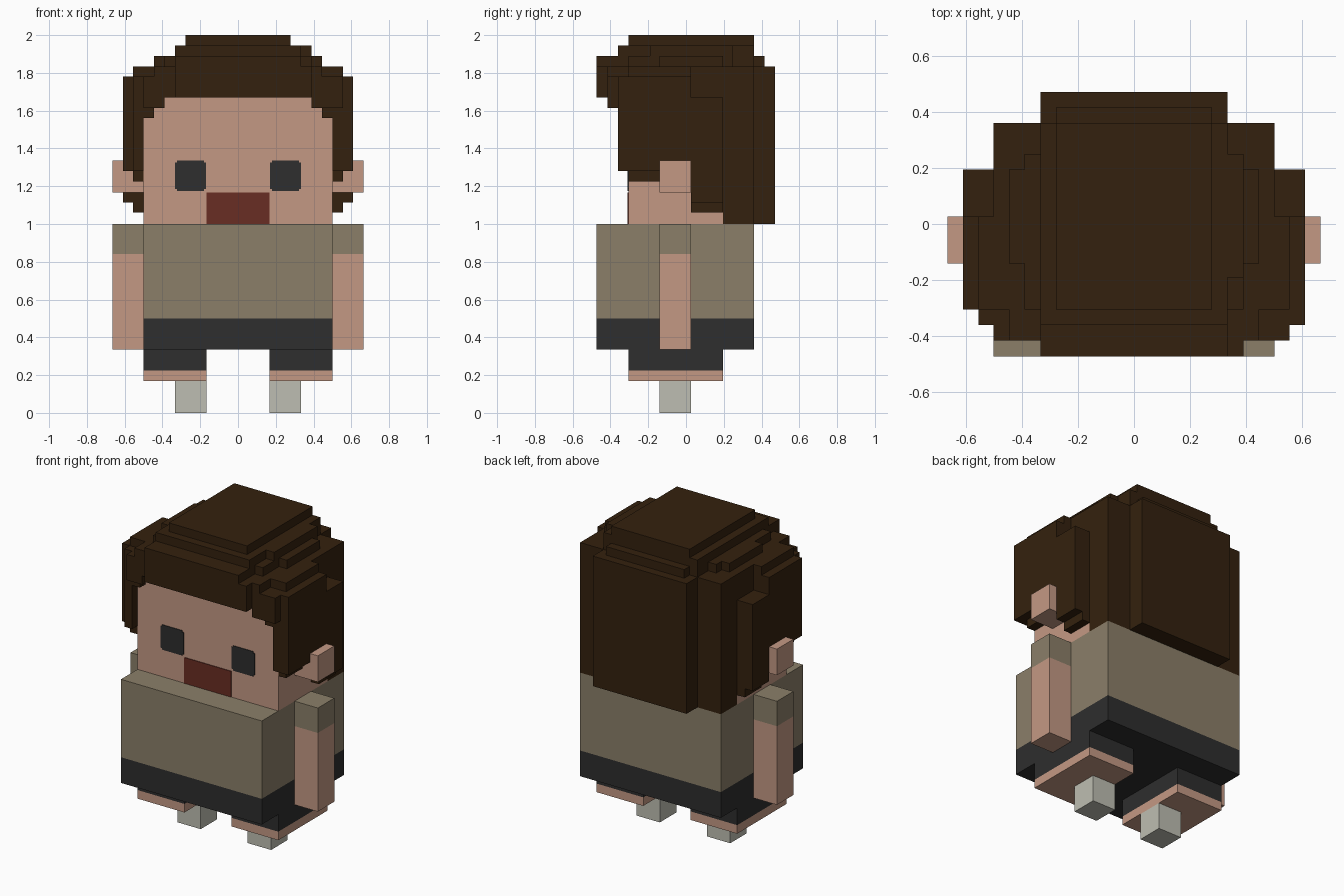
import bpy, bmesh

cube = bpy.data.objects.get("Cube")
if cube:
    bpy.data.objects.remove(cube, do_unlink=True)


def linear(c):
    c /= 255
    return c / 12.92 if c <= 0.04045 else ((c + 0.055) / 1.055) ** 2.4


def material(name, r, g, b):
    col = (linear(r), linear(g), linear(b), 1)
    m = bpy.data.materials.new(name)
    m.use_nodes = True
    m.diffuse_color = col
    bsdf = next(n for n in m.node_tree.nodes if n.type == 'BSDF_PRINCIPLED')
    bsdf.inputs["Base Color"].default_value = col
    bsdf.inputs["Roughness"].default_value = 0.9
    return m


SKIN = material("skin", 196, 153, 132)
SHIRT = material("khaki_shirt", 139, 127, 105)
BROWN = material("dark_brown_hair", 52, 33, 14)
DARK = material("charcoal", 46, 46, 46)
STONE = material("pale_grey", 190, 190, 178)
RED = material("dark_red", 105, 45, 35)


def finish(name, bm, mats):
    bmesh.ops.recalc_face_normals(bm, faces=bm.faces)
    me = bpy.data.meshes.new(name)
    bm.to_mesh(me)
    bm.free()
    for m in mats:
        me.materials.append(m)
    ob = bpy.data.objects.new(name, me)
    bpy.context.collection.objects.link(ob)
    return ob


def banded_box(name, x, y, levels, mats):
    """Upright box split at the given heights, one material per band."""
    bm = bmesh.new()
    corners = [(x[0], y[0]), (x[1], y[0]), (x[1], y[1]), (x[0], y[1])]
    rings = [[bm.verts.new((cx, cy, z)) for cx, cy in corners] for z in levels]
    bm.faces.new(rings[0])
    for i in range(len(mats)):
        a, b = rings[i], rings[i + 1]
        for k in range(4):
            n = (k + 1) % 4
            bm.faces.new((a[k], a[n], b[n], b[k])).material_index = i
    bm.faces.new(rings[-1]).material_index = len(mats) - 1
    return finish(name, bm, mats)


def block_group(name, boxes, mat):
    """Several boxes (x0, x1, y0, y1, z0, z1) joined in one object."""
    bm = bmesh.new()
    for x0, x1, y0, y1, z0, z1 in boxes:
        for v in bmesh.ops.create_cube(bm, size=1)["verts"]:
            v.co = (x1 if v.co.x > 0 else x0, y1 if v.co.y > 0 else y0,
                    z1 if v.co.z > 0 else z0)
    return finish(name, bm, [mat])


def span(s, a, b):
    return tuple(sorted((s * a, s * b)))


# Torso with trouser band, and head
banded_box("torso", (-0.5, 0.5), (-0.473, 0.36), (0.335, 0.5, 1.0), [DARK, SHIRT])
banded_box("head", (-0.5, 0.5), (-0.305, 0.195), (1.0, 1.67), [SKIN])

# Mouth plate
banded_box("mouth", (-0.167, 0.167), (-0.309, -0.303), (1.001, 1.167), [RED])

for s, side in ((1, "left"), (-1, "right")):
    limb_y = (-0.14, 0.027)
    banded_box(side + "_arm", span(s, 0.5, 0.665), limb_y, (0.335, 0.84, 1.0), [SKIN, SHIRT])
    banded_box(side + "_ear", span(s, 0.5, 0.665), limb_y, (1.167, 1.335), [SKIN])
    banded_box(side + "_leg", span(s, 0.167, 0.5), (-0.305, 0.195), (0.17, 0.225, 0.335),
               [SKIN, DARK])
    banded_box(side + "_foot", span(s, 0.167, 0.333), limb_y, (0.0, 0.17), [STONE])

    # Eye plate with clipped corners
    block_group(side + "_eye", [
        (*span(s, 0.170, 0.333), -0.309, -0.303, 1.185, 1.325),
        (*span(s, 0.180, 0.323), -0.309, -0.303, 1.175, 1.335)], DARK)

    # Side hair around the ear; the left front corner reaches a step further
    step = 0.055 if s > 0 else 0.0
    block_group(side + "_side_hair", [
        (*span(s, 0.5, 0.61), -0.305 - step, -0.14, 1.28, 1.78),
        (*span(s, 0.5, 0.555), -0.36, -0.14, 1.28, 1.78),
        (*span(s, 0.5, 0.555), -0.305, -0.14, 1.225, 1.28),
        (*span(s, 0.5, 0.61), -0.14, 0.027, 1.335, 1.78),
        (*span(s, 0.5, 0.61), 0.027, 0.195, 1.115, 1.67),
        (*span(s, 0.5, 0.555), 0.027, 0.195, 1.06, 1.115),
        (*span(s, 0.445, 0.555), -0.305, 0.027, 1.78, 1.835)], BROWN)

    # Stepped corner of the fringe
    block_group(side + "_fringe_corner", [
        (*span(s, 0.333, 0.39), -0.415, -0.305, 1.67, 1.835),
        (*span(s, 0.39, 0.445), -0.415, -0.305, 1.615, 1.835),
        (*span(s, 0.445, 0.5), -0.36, -0.305, 1.56, 1.78),
        (*span(s, 0.445, 0.5 + step), -0.415, -0.36, 1.615, 1.78)], BROWN)

# Top of the hair, stacked in shrinking layers
block_group("hair_top", [
    (-0.5, 0.5, -0.305, 0.195, 1.67, 1.835),
    (-0.445, 0.445, -0.14, 0.195, 1.835, 1.89),
    (-0.39, 0.39, -0.305, 0.25, 1.835, 1.89),
    (-0.278, 0.278, -0.36, 0.415, 1.835, 1.89),
    (-0.333, 0.333, -0.36, 0.36, 1.835, 1.945),
    (0.333, 0.39, -0.19, 0.25, 1.89, 1.945),
    (-0.278, 0.278, -0.305, 0.36, 1.945, 2.0)], BROWN)

# Fringe overhanging the forehead
block_group("fringe", [
    (-0.333, 0.39, -0.473, -0.305, 1.67, 1.835),
    (-0.333, 0.333, -0.473, -0.305, 1.835, 1.89)], BROWN)

# Back of the hair down to the shoulders
block_group("back_hair", [
    (-0.5, 0.5, 0.195, 0.36, 1.0, 1.835),
    (-0.333, 0.333, 0.36, 0.47, 1.0, 1.835)], BROWN)
